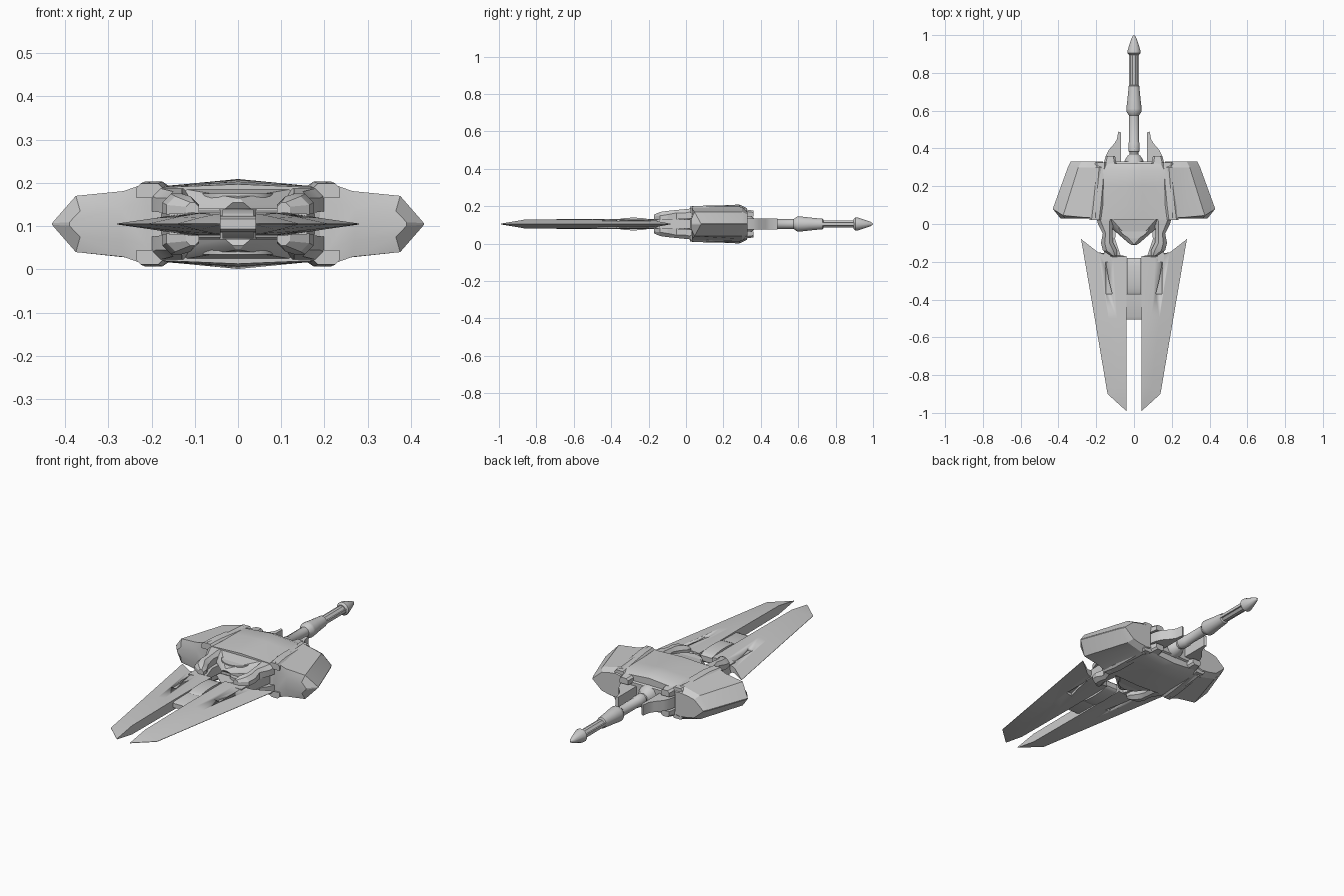
import bpy, bmesh, math

ZC = 0.105  # height of the horizontal symmetry plane
grey = bpy.data.materials.new("hull_grey")
grey.diffuse_color = (0.6, 0.6, 0.6, 1)


def finish(name, bm, mirror=(False, False), smooth=25):
    """Turn a bmesh into an object, mirrored across x and/or z."""
    bmesh.ops.remove_doubles(bm, verts=bm.verts, dist=0.0004)
    bmesh.ops.recalc_face_normals(bm, faces=bm.faces)
    me = bpy.data.meshes.new(name)
    bm.to_mesh(me)
    bm.free()
    ob = bpy.data.objects.new(name, me)
    bpy.context.collection.objects.link(ob)
    ob.location.z = ZC
    me.materials.append(grey)
    if any(mirror):
        m = ob.modifiers.new("mirror", 'MIRROR')
        m.use_axis = (mirror[0], False, mirror[1])
        m.use_mirror_merge = False
    bpy.ops.object.select_all(action='DESELECT')
    ob.select_set(True)
    bpy.context.view_layer.objects.active = ob
    bpy.ops.object.shade_smooth_by_angle(angle=math.radians(smooth))
    return ob


def loft(name, rings, mirror=(False, False), smooth=25):
    """Skin closed rings of points and cap both ends."""
    bm = bmesh.new()
    vs = [[bm.verts.new(p) for p in r] for r in rings]
    n = len(rings[0])
    for a, b in zip(vs, vs[1:]):
        for i in range(n):
            j = (i + 1) % n
            bm.faces.new((a[i], a[j], b[j], b[i]))
    bm.faces.new(vs[0])
    bm.faces.new(vs[-1][::-1])
    return finish(name, bm, mirror, smooth)


def sym(upper):
    """Close an upper profile with its reflection below."""
    return list(upper) + [(x, y, -z) for x, y, z in reversed(upper)]


def at(y, pts):
    return [(x, y, z) for x, z in pts]


def box_ring(y, x0, x1, z0, z1, b=0.01):
    """Rectangular ring with chamfered upper corners."""
    return at(y, [(x0, z0), (x0, z1 - b), (x0 + b, z1),
                  (x1 - b, z1), (x1, z1 - b), (x1, z0)])


def prism(name, outline, z0, z1, mirror, smooth=25):
    return loft(name, [[(x, y, z) for x, y in outline] for z in (z0, z1)],
                mirror, smooth)


def lathe(name, prof, sides=12):
    """Spin (y, radius) pairs about the long axis."""
    rings = [[(r * math.cos(2 * math.pi * (k + .5) / sides), y,
               r * math.sin(2 * math.pi * (k + .5) / sides))
              for k in range(sides)] for y, r in prof]
    return loft(name, rings, smooth=40)


X, XZ = (True, False), (True, True)

# Faceted side pods with bevelled ends
loft("side_pod", [
    sym(at(0.03, [(0.21, 0.055), (0.23, 0.05), (0.27, 0.035), (0.365, 0.03), (0.39, 0.004)])),
    sym([(0.185, 0.032, 0.082), (0.205, 0.032, 0.097), (0.265, 0.035, 0.076),
         (0.375, 0.045, 0.065), (0.43, 0.08, 0.002)]),
    sym(at(0.30, [(0.155, 0.08), (0.185, 0.092), (0.235, 0.08), (0.295, 0.065), (0.35, 0.002)])),
    sym(at(0.33, [(0.165, 0.06), (0.19, 0.065), (0.235, 0.06), (0.28, 0.05), (0.335, 0.002)])),
], X, 20)

# Raised armour strips along the inner pod edge
loft("pod_strip", [box_ring(0.022, 0.175, 0.235, 0.06, 0.094),
                   box_ring(0.10, 0.165, 0.225, 0.06, 0.098),
                   box_ring(0.325, 0.145, 0.205, 0.05, 0.085)], XZ)

# Central arched shells, above and below
shell = []
for y, hw, zc, ze in ((0.025, 0.19, 0.092, 0.084), (0.10, 0.185, 0.098, 0.086),
                      (0.20, 0.17, 0.10, 0.088), (0.285, 0.165, 0.104, 0.088),
                      (0.32, 0.155, 0.088, 0.075)):
    top = [(hw * t / 4, ze + (zc - ze) * (1 - abs(t) / 4)) for t in range(-4, 5)]
    shell.append(at(y, [(-hw, 0.05)] + top + [(hw, 0.05)]))
loft("central_shell", shell, (False, True), 35)

# Inner hub between the shells
loft("hub_core", [sym(at(y, [(-w, h), (w, h)])) for y, w, h in
                  ((-0.01, 0.10, 0.03), (0.03, 0.19, 0.055), (0.30, 0.16, 0.06), (0.33, 0.13, 0.045))])

# Pointed nose plates with sloped flanks
loft("nose_plate", [
    [(-0.19, 0.04, 0.035), (0.19, 0.04, 0.035), (0.03, -0.10, 0.035), (-0.03, -0.10, 0.035)],
    [(-0.165, 0.04, 0.062), (0.165, 0.04, 0.062), (0.012, -0.112, 0.05), (-0.012, -0.112, 0.05)],
    [(-0.13, 0.04, 0.082), (0.13, 0.04, 0.082), (0.004, -0.105, 0.06), (-0.004, -0.105, 0.06)],
], (False, True))

# Rounded turret discs under the nose plates
for name, r, z0, z1 in (("nose_disc", 0.088, 0.045, 0.07), ("nose_bowl", 0.045, 0.02, 0.047)):
    prism(name, [(r * math.cos(k * math.pi / 12), 0.01 + r * math.sin(k * math.pi / 12))
                 for k in range(24)], z0, z1, (False, True), 35)

# Clamping arms that grip the blade roots
loft("clamp_arm", [
    box_ring(0.05, 0.11, 0.205, 0.03, 0.085, 0.015),
    box_ring(0.0, 0.11, 0.19, 0.028, 0.08, 0.02),
    box_ring(-0.05, 0.115, 0.165, 0.025, 0.075, 0.015),
    box_ring(-0.10, 0.11, 0.175, 0.025, 0.07, 0.02),
    box_ring(-0.14, 0.09, 0.165, 0.022, 0.064, 0.02),
    box_ring(-0.17, 0.09, 0.12, 0.02, 0.05, 0.01)], XZ)
loft("root_beam", [sym(at(y, [(a, 0.024), (b, 0.024)])) for y, a, b in
                   ((0.04, 0.09, 0.18), (-0.08, 0.10, 0.16), (-0.20, 0.06, 0.16))], X)

# Long tapering blades, thick inside and sharp outside
blade = loft("blade", [
    sym([(0.04, -0.17, 0.026), (0.11, -0.175, 0.027), (0.19, -0.15, 0.014), (0.28, -0.08, 0.001)]),
    sym([(0.04, -0.50, 0.027), (0.09, -0.50, 0.025), (0.135, -0.50, 0.017), (0.208, -0.50, 0.001)]),
    sym([(0.04, -0.86, 0.024), (0.055, -0.86, 0.022), (0.092, -0.87, 0.014), (0.14, -0.90, 0.001)]),
    sym([(0.04, -0.99, 0.002), (0.041, -0.99, 0.002), (0.042, -0.988, 0.0015), (0.046, -0.985, 0.001)]),
], smooth=12)

# Slots cut into each blade near its root
slot = prism("slot_cutter", [(0.15, -0.20), (0.148, -0.37), (0.115, -0.37), (0.135, -0.29)],
             0.008, 0.06, (False, True))
slot.hide_render = True
slot.hide_viewport = True
cut = blade.modifiers.new("slot", 'BOOLEAN')
cut.operation, cut.object, cut.solver = 'DIFFERENCE', slot, 'EXACT'
mir = blade.modifiers.new("mirror", 'MIRROR')
mir.use_mirror_merge = False

# Bridge and rounded spacer joining the blades
loft("blade_bridge", [sym(at(y, [(-0.045, h), (0.045, h)])) for y, h in
                      ((-0.505, 0.012), (-0.49, 0.018), (-0.37, 0.02))])
loft("blade_spacer", [sym(at(-0.28 + 0.1 * math.cos(a), [(-0.036, h), (0.036, h)]))
                      for a in [math.pi * k / 10 for k in range(11)]
                      for h in [0.014 + 0.02 * math.sin(a)]], smooth=35)

# Curved rear fins and the tabs above them
prism("rear_fin", [(0.07, 0.31), (0.16, 0.31), (0.15, 0.36), (0.135, 0.39), (0.105, 0.425),
                   (0.09, 0.45), (0.083, 0.49), (0.07, 0.485)], -0.029, 0.029, X)
loft("rear_tab", [box_ring(0.30, 0.09, 0.165, 0.035, 0.08),
                  box_ring(0.36, 0.10, 0.15, 0.04, 0.072)], XZ)

# Tail boom: socket, stepped shaft, flared collar and arrow tip
lathe("tail_socket", [(0.30, 0.055), (0.335, 0.052), (0.36, 0.036), (0.37, 0.024)])
lathe("tail_shaft", [(0.33, 0.024), (0.38, 0.024), (0.385, 0.031), (0.43, 0.031),
                     (0.435, 0.027), (0.60, 0.027)])
lathe("tail_collar", [(0.575, 0.027), (0.595, 0.042), (0.61, 0.042), (0.66, 0.036),
                      (0.73, 0.029), (0.735, 0.022)])
lathe("tail_rod", [(0.72, 0.021), (0.92, 0.021)], 8)
for s in (-1, 1):
    # slim rails beside the rod
    loft("rod_rail", [sym(at(y, [(s * 0.017, 0.008), (s * 0.027, 0.008)])) for y in (0.72, 0.91)])
lathe("tail_tip", [(0.895, 0.025), (0.905, 0.036), (0.92, 0.035), (0.985, 0.013), (1.0, 0.003)])
